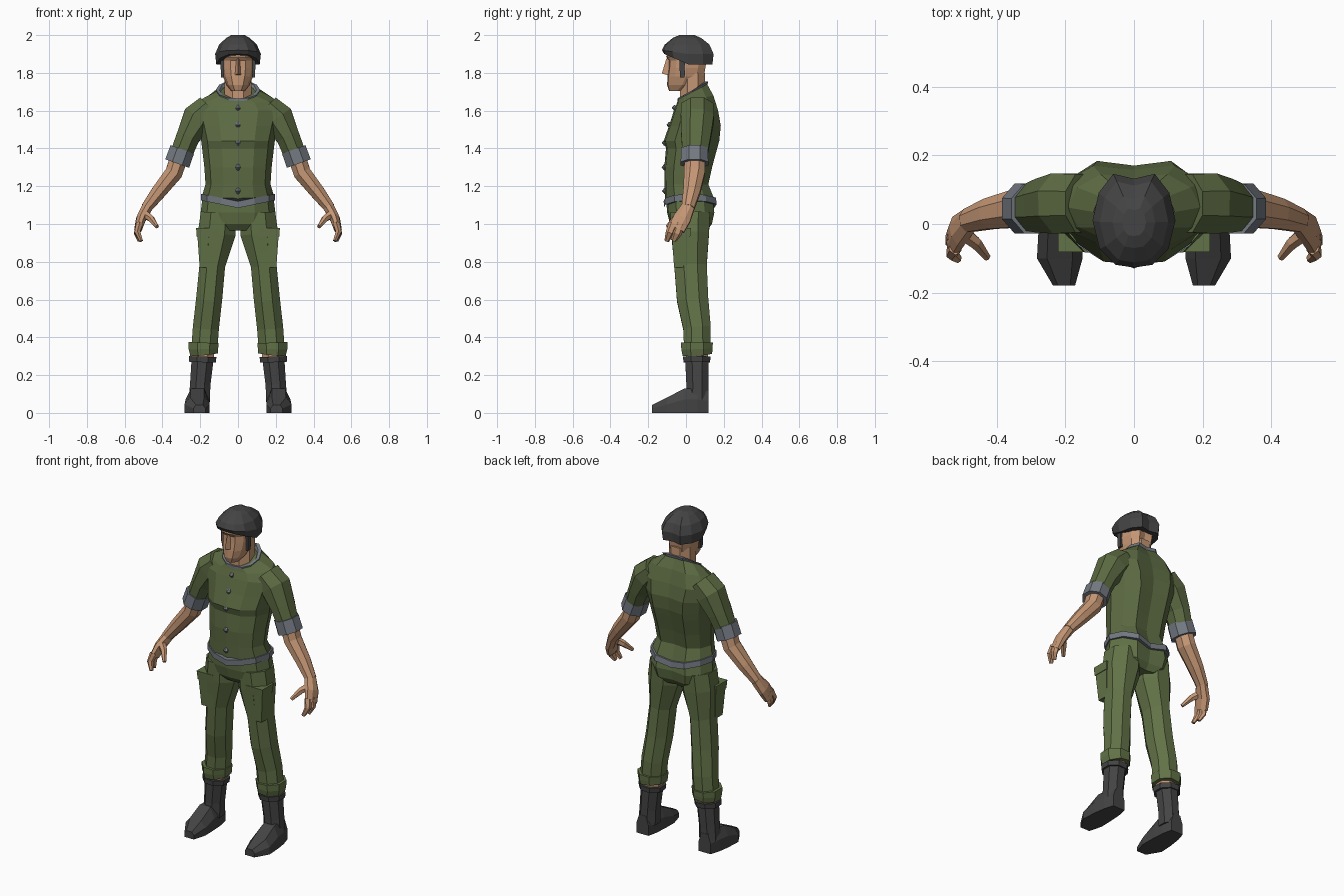
import bpy, bmesh, math
from mathutils import Vector


def material(name, r, g, b):
    m = bpy.data.materials.new(name)
    lin = [((c / 255 + 0.055) / 1.055) ** 2.4 for c in (r, g, b)]
    m.diffuse_color = (*lin, 1)
    return m


SHIRT = material("shirt_green", 92, 106, 66)
TROUSER = material("trouser_green", 98, 114, 71)
SKIN = material("skin", 196, 150, 116)
DARK = material("dark_grey", 68, 68, 69)
TRIM = material("trim_grey", 116, 122, 130)

# Half body cross-section: share of half width, share of depth (front to back)
HALF = [(0, 0), (.45, .03), (.83, .2), (1, .5), (.85, .8), (.5, 1), (0, .95)]
SECTION = HALF + [(-x, y) for x, y in HALF[-2:0:-1]]


def loft(name, rings, mat, mirror=False, caps=True):
    """Join rings of points with flat quads."""
    bm = bmesh.new()
    rows = [[bm.verts.new(p) for p in ring] for ring in rings]
    n = len(rows[0])
    for a, b in zip(rows, rows[1:]):
        for i in range(n):
            j = (i + 1) % n
            bm.faces.new((a[i], a[j], b[j], b[i]))
    if caps:
        bm.faces.new(rows[0])
        bm.faces.new(rows[-1])
    bmesh.ops.recalc_face_normals(bm, faces=bm.faces)
    me = bpy.data.meshes.new(name)
    bm.to_mesh(me)
    bm.free()
    me.materials.append(mat)
    ob = bpy.data.objects.new(name, me)
    bpy.context.collection.objects.link(ob)
    if mirror:
        ob.modifiers.new("mirror", "MIRROR")
    return ob


def ring(z, w, yf, yb, side=0, tilt=0, lift=0):
    """Horizontal body ring; side raises flanks, tilt the back, lift the front."""
    return [(w * x, yf + (yb - yf) * y,
             z + side * abs(x) + tilt * (y - .5) + lift * max(0, 1 - 2 * y))
            for x, y in SECTION]


def body(name, rings, mat, caps=True):
    return loft(name, [ring(*r) for r in rings], mat, caps=caps)


def tube(name, path, mat, n=8, mirror=True):
    """Limb along a path of (x, y, z, side radius, depth radius)."""
    pts = [Vector(p[:3]) for p in path]
    k = 1 / math.cos(math.pi / n)
    rings = []
    for i, p in enumerate(path):
        d = (pts[min(i + 1, len(pts) - 1)] - pts[max(i - 1, 0)]).normalized()
        u = d.cross(Vector((0, 1, 0))).normalized()
        v = u.cross(d)
        angles = [2 * math.pi * (j + .5) / n for j in range(n)]
        rings.append([pts[i] + u * p[3] * k * math.cos(a) + v * p[4] * k * math.sin(a)
                      for a in angles])
    return loft(name, rings, mat, mirror)


def block(name, x0, x1, y0, y1, z0, z1, mat, taper=0):
    """Box narrowed at the bottom by taper."""
    def rect(z, t):
        return [(x0 + t, y0 + t, z), (x1 - t, y0 + t, z), (x1 - t, y1 - t, z), (x0 + t, y1 - t, z)]
    return loft(name, [rect(z0, taper), rect(z1, 0)], mat, True)


# Shirt
body("shirt", [
    (1.11, .19, -.112, .15, .04), (1.21, .172, -.113, .118), (1.30, .178, -.115, .138),
    (1.40, .19, -.106, .165), (1.44, .195, -.118, .176), (1.52, .215, -.09, .184),
    (1.60, .238, -.064, .17), (1.66, .195, -.048, .145, 0, .04),
    (1.70, .118, -.042, .112, 0, .08)], SHIRT)
body("hem_band", [(1.085, .197, -.117, .163, .04), (1.12, .197, -.118, .158, .04)], TRIM)
body("collar", [
    (1.68, .105, -.045, .108, 0, .08), (1.71, .118, -.045, .118, 0, .09),
    (1.71, .098, -.025, .102, 0, .09), (1.675, .08, -.02, .095, 0, .08)], TRIM, caps=False)
for z, y in ((1.615, -.062), (1.525, -.09), (1.43, -.115), (1.30, -.116), (1.175, -.114)):
    tube("button", [(0, y + .006, z - .013, .007, .006), (0, y - .003, z, .013, .009),
                    (0, y + .006, z + .013, .007, .006)], TRIM, 6, False)

# Sleeves and arms
tube("sleeve", [(.15, .06, 1.62, .07, .085), (.21, .06, 1.56, .085, .088),
                (.265, .053, 1.46, .062, .078), (.305, .047, 1.36, .058, .065)], SHIRT)
tube("sleeve_cuff", [(.295, .045, 1.395, .066, .072), (.322, .045, 1.32, .067, .073)], TRIM)
tube("forearm", [(.31, .047, 1.36, .048, .055), (.34, .045, 1.27, .046, .055),
                 (.42, .03, 1.17, .039, .045), (.485, .01, 1.085, .029, .034)], SKIN)
tube("palm", [(.48, .012, 1.09, .029, .034), (.512, -.02, 1.03, .026, .046),
              (.528, -.05, .975, .02, .044)], SKIN)
tube("front_finger", [(.522, -.065, 1.0, .018, .024), (.532, -.085, .955, .015, .02),
                      (.512, -.102, .91, .009, .011)], SKIN, 6)
tube("back_finger", [(.526, -.03, 1.0, .018, .024), (.536, -.048, .95, .014, .022),
                     (.522, -.066, .912, .009, .013)], SKIN, 6)
tube("thumb", [(.5, -.025, 1.055, .022, .02), (.462, -.055, 1.03, .017, .017),
               (.428, -.098, .985, .009, .01)], SKIN, 6)

# Trousers
body("trouser_seat", [
    (.965, .10, -.055, .11), (1.0, .18, -.085, .137), (1.06, .198, -.10, .15),
    (1.13, .187, -.105, .14, .02)], TROUSER)
tube("trouser_leg", [
    (.105, .022, 1.06, .092, .105), (.112, .022, .95, .1, .1), (.136, .024, .78, .068, .086),
    (.153, .035, .6, .069, .083), (.17, .058, .45, .069, .073), (.178, .06, .345, .069, .07)],
    TROUSER)
tube("trouser_cuff", [(.18, .06, .31, .073, .078), (.183, .058, .34, .078, .083),
                      (.182, .058, .372, .08, .084)], TROUSER)
block("leg_pocket", .11, .215, -.075, .02, .77, .94, TROUSER, .012)
block("pocket_flap", .105, .222, -.082, .026, .93, .98, TROUSER, .004)

# Boots
tube("ankle", [(.186, .058, .28, .058, .058), (.184, .058, .33, .058, .058)], SKIN)
tube("boot_shaft", [(.205, .06, .06, .056, .06), (.2, .06, .15, .054, .058),
                    (.188, .058, .28, .058, .062)], DARK)
tube("boot_lip", [(.188, .057, .268, .07, .07), (.187, .057, .298, .073, .073)], DARK)
foot = []
for y, x0, x1, h in ((-.18, .172, .236, .042), (-.1, .15, .283, .082), (-.01, .152, .278, .128),
                     (.06, .157, .268, .13), (.12, .17, .25, .115)):
    i = (x1 - x0) * .22
    foot.append([(x0, y, 0), (x0, y, h * .55), (x0 + i, y, h),
                 (x1 - i, y, h), (x1, y, h * .55), (x1, y, 0)])
loft("boot_foot", foot, DARK, True)

# Head
tube("neck", [(0, .035, 1.64, .072, .068), (0, .035, 1.80, .072, .066)], SKIN, 8, False)
body("head", [
    (1.705, .036, -.09, .0), (1.735, .06, -.1, .06), (1.78, .079, -.098, .095),
    (1.825, .087, -.092, .102), (1.865, .087, -.09, .11), (1.885, .088, -.105, .11),
    (1.94, .075, -.08, .09)], SKIN)
loft("nose", [[(-.02, -.085, 1.785), (.02, -.085, 1.785), (0, -.128, 1.797)],
              [(-.01, -.085, 1.875), (.01, -.085, 1.875), (0, -.104, 1.875)]], SKIN)

# Helmet
body("helmet", [
    (1.845, .115, -.115, .14, 0, 0, .055), (1.9, .121, -.127, .146, 0, 0, .02),
    (1.95, .1, -.112, .124), (1.985, .062, -.07, .08), (2.0, .035, -.035, .045)], DARK)
block("helmet_strap", .074, .093, -.035, -.004, 1.775, 1.87, DARK, .003)
